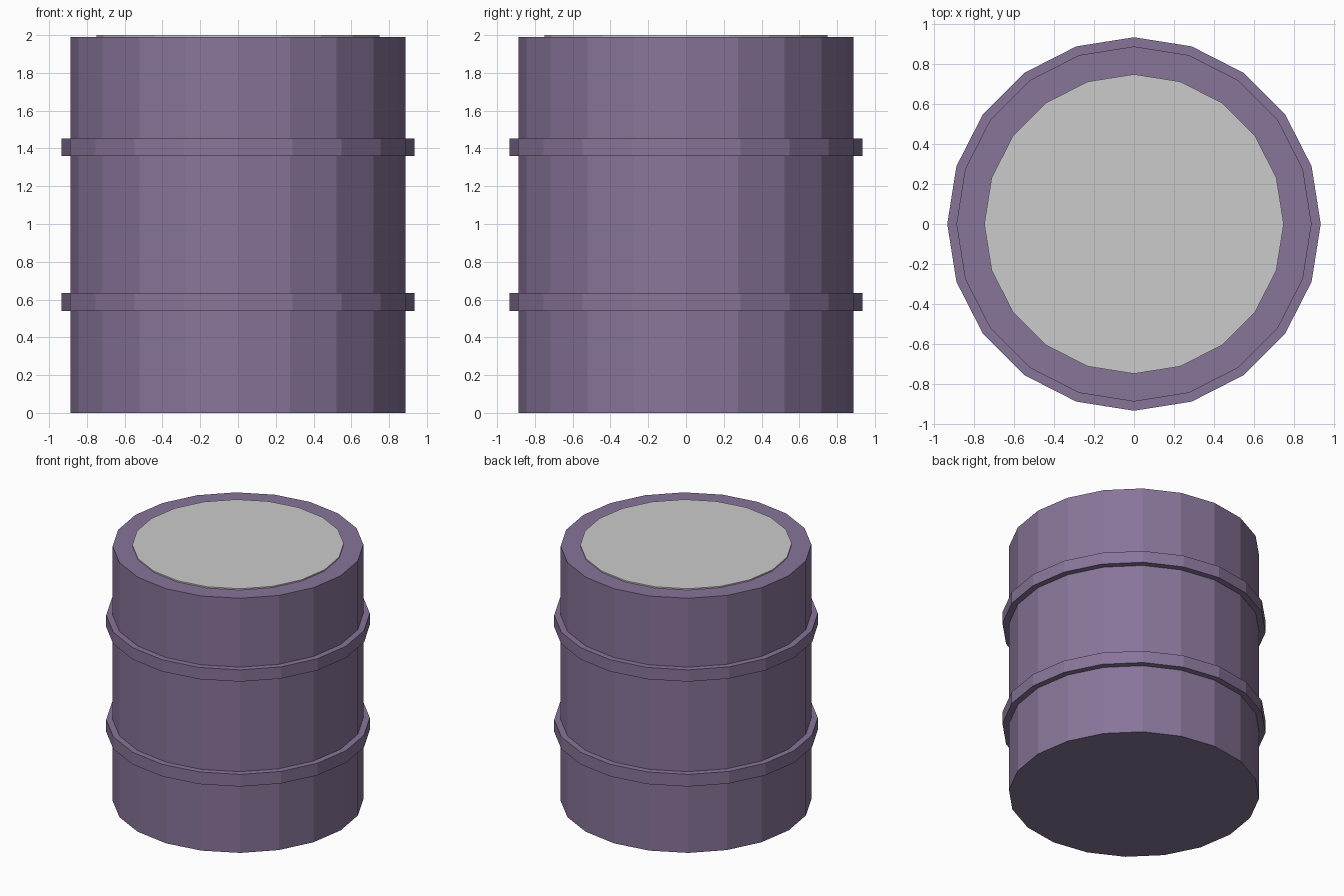
import bpy, bmesh
from math import sin, cos, pi

if "Cube" in bpy.data.objects:
    bpy.data.objects.remove(bpy.data.objects["Cube"])

SIDES = 20


def lathe(name, profile, material=None):
    """Revolve (radius, z) points around z, capping both ends."""
    bm = bmesh.new()
    rings = [[bm.verts.new((r * cos(2 * pi * i / SIDES), r * sin(2 * pi * i / SIDES), z))
              for i in range(SIDES)] for r, z in profile]
    for lower, upper in zip(rings, rings[1:]):
        for i in range(SIDES):
            j = (i + 1) % SIDES
            bm.faces.new((lower[i], lower[j], upper[j], upper[i]))
    bm.faces.new(rings[0][::-1])
    bm.faces.new(rings[-1])
    mesh = bpy.data.meshes.new(name)
    bm.to_mesh(mesh)
    bm.free()
    obj = bpy.data.objects.new(name, mesh)
    bpy.context.collection.objects.link(obj)
    if material:
        mesh.materials.append(material)
    return obj


purple = bpy.data.materials.new("purple_paint")
purple.diffuse_color = (0.245, 0.178, 0.32, 1)
purple.use_nodes = True
purple.node_tree.nodes["Principled BSDF"].inputs["Base Color"].default_value = purple.diffuse_color

# Drum wall with two raised square bands
R, BAND_R, RIM_Z = 0.888, 0.934, 1.99
profile = [(R, 0)]
for z0, z1 in ((0.54, 0.635), (1.36, 1.452)):
    profile += [(R, z0), (BAND_R, z0), (BAND_R, z1), (R, z1)]
profile.append((R, RIM_Z))
lathe("drum_body", profile, purple)

# Thin grey lid standing just above the rim
lathe("lid", [(0.749, RIM_Z), (0.749, 2.0)])
